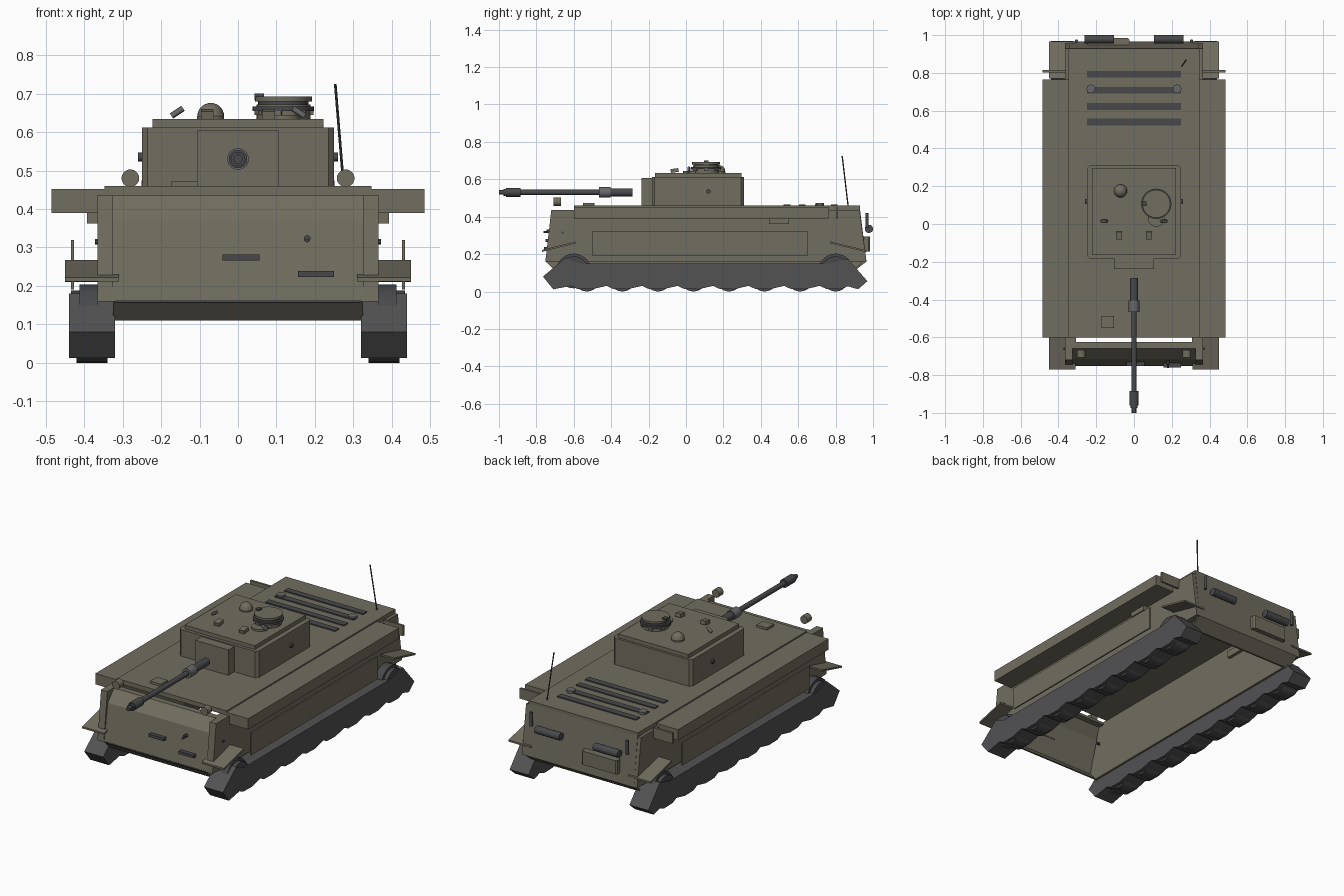
import bpy, bmesh, math
from mathutils import Vector

if "Cube" in bpy.data.objects:
    bpy.data.objects.remove(bpy.data.objects["Cube"])

def mat(name, c):
    m = bpy.data.materials.new(name)
    m.diffuse_color = (*c, 1)
    m.use_nodes = True
    m.node_tree.nodes["Principled BSDF"].inputs["Base Color"].default_value = m.diffuse_color
    return m

OLIVE = mat("olive_paint", (.165, .155, .115))
DARK = mat("dark_steel", (.065, .066, .07))
RUBBER = mat("track_grey", (.085, .085, .088))
STEEL = mat("grey_steel", (.14, .14, .145))

def finish(name, bm, m):
    bmesh.ops.recalc_face_normals(bm, faces=bm.faces)
    me = bpy.data.meshes.new(name)
    bm.to_mesh(me)
    bm.free()
    me.materials.append(m)
    ob = bpy.data.objects.new(name, me)
    bpy.context.collection.objects.link(ob)
    return ob

def box(name, x, y, z, m=OLIVE, rot=(0, 0, 0), bevel=0):
    """Box from (min, max) ranges on each axis."""
    bm = bmesh.new()
    bmesh.ops.create_cube(bm, size=1)
    for v in bm.verts:
        v.co = Vector((v.co.x * (x[1]-x[0]), v.co.y * (y[1]-y[0]), v.co.z * (z[1]-z[0])))
    if bevel:
        es = [e for e in bm.edges if abs(e.verts[0].co.z - e.verts[1].co.z) > .001]
        bmesh.ops.bevel(bm, geom=es, offset=bevel, segments=1, affect='EDGES')
    ob = finish(name, bm, m)
    ob.location = [sum(r) / 2 for r in (x, y, z)]
    ob.rotation_euler = rot
    return ob

def rod(name, a, b, r, m=DARK, n=20):
    """Cylinder between two points."""
    a, b = Vector(a), Vector(b)
    bm = bmesh.new()
    bmesh.ops.create_cone(bm, cap_ends=True, segments=n, radius1=r, radius2=r, depth=(b-a).length)
    ob = finish(name, bm, m)
    for p in ob.data.polygons:
        p.use_smooth = len(p.vertices) == 4
    ob.data.set_sharp_from_angle(angle=math.radians(30))
    ob.location = (a + b) / 2
    ob.rotation_euler = (b - a).to_track_quat('Z', 'Y').to_euler()
    return ob

def prism(name, pts, x0, x1, m=OLIVE):
    """Closed (y, z) profile extruded along x."""
    bm = bmesh.new()
    f = bm.faces.new([bm.verts.new((x0, y, z)) for y, z in pts])
    ext = bmesh.ops.extrude_face_region(bm, geom=[f])
    for v in ext["geom"]:
        if isinstance(v, bmesh.types.BMVert):
            v.co.x = x1
    return finish(name, bm, m)

def span(s, a, b):
    return tuple(sorted((s * a, s * b)))

# hull, open underneath
box("hull_deck", (-.347, .347), (-.6, .93), (.435, .46))
prism("front_plate", [(-.70, .11), (-.75, .16), (-.715, .37), (-.66, .435), (-.625, .435),
                      (-.625, .42), (-.66, .42), (-.70, .36), (-.735, .16), (-.69, .11)], -.325, .325)
prism("rear_plate", [(.90, .11), (.965, .16), (.928, .458), (.91, .458), (.945, .16), (.89, .11)], -.345, .345)
box("front_seam", (-.32, .32), (-.752, -.74), (.157, .163), DARK)

# running gear and side parts, both sides
bumps = [(-.60 + i * .19, ) for i in range(8)]
for s, side in ((1, "right"), (-1, "left")):
    prism(f"hull_side_{side}", [(-.752, .16), (-.72, .437), (.928, .437), (.965, .16)], s*.325, s*.365)
    prism(f"lower_hull_side_{side}", [(-.70, .11), (-.735, .16), (-.66, .437), (.92, .437), (.955, .16), (.89, .11)],
          s*.308, s*.325)
    box(f"fender_box_{side}", span(s, .347, .485), (-.6, .765), (.39, .452))
    box(f"fender_end_plate_{side}", span(s, .36, .485), (.802, .814), (.39, .45))
    box(f"side_locker_{side}", span(s, .29, .393), (.445, .55), (.362, .402))
    box(f"skirt_{side}", span(s, .426, .434), (-.5, .65), (.19, .32))
    prism(f"front_mudguard_{side}", [(-.77, .212), (-.59, .258), (-.59, .268), (-.77, .222)], s*.31, s*.45)
    prism(f"rear_mudguard_{side}", [(.965, .21), (.77, .258), (.77, .268), (.965, .22)], s*.31, s*.45)

    track = [(-.765, .08), (-.71, .012)]
    for i in range(8):
        y = -.56 + i * .19
        track += [(y - .055, .03), (y - .02, .014), (y + .055, .012)]
    track += [(.865, .028), (.92, .012), (.97, .055), (.865, .175), (.77, .15), (-.57, .15), (-.645, .18)]
    prism(f"track_{side}", track, s*.32, s*.44, RUBBER)
    for i in range(8):
        y = -.53 + i * .19
        rod(f"road_wheel_{side}_{i}", (s*.34, y, .07), (s*.42, y, .07), .07, DARK, 24)
    for y, nm in ((-.6, "sprocket"), (.8, "idler")):
        rod(f"{nm}_{side}", (s*.345, y, .11), (s*.435, y, .11), .078, DARK, 24)
        rod(f"{nm}_rim_{side}", (s*.365, y, .11), (s*.412, y, .11), .093, DARK, 24)

    rod(f"headlight_{side}", (s*.28, -.708, .48), (s*.28, -.668, .48), .023, OLIVE)
    rod(f"side_lug_{side}", (s*.29, -.66, .315), (s*.372, -.66, .315), .007, DARK, 12)
    rod(f"turret_port_{side}", (s*.24, .12, .535), (s*.26, .12, .535), .012, DARK, 16)
    box(f"roof_periscope_{side}", (s*.08-.016, s*.08+.016), (-.082, -.04), (.637, .657), OLIVE, (.15, 0, 0))
    rod(f"roof_handle_{side}", (s*.173, .015, .642), (s*.143, .015, .662), .008, STEEL, 12) if s < 0 else \
        rod("roof_handle_right", (.173, .015, .642), (.143, .015, .662), .008, STEEL, 12)
    rod(f"filler_cap_{side}", (s*.228, .715, .455), (s*.228, .715, .474), .023, STEEL)
    rod(f"exhaust_{side}", (s*.107, .978, .335), (s*.263, .978, .335), .022, DARK)
    rod(f"tow_pin_{side}", (s*.305, .968, .34), (s*.305, .968, .42), .009, DARK, 12)

box("rear_stowage_box", (-.25, -.025), (.945, .985), (.215, .293), bevel=.008)

# deck details
for i, y in enumerate((.54, .622, .708, .793)):
    box(f"engine_grille_{i}", (-.25, .25), (y-.018, y+.018), (.455, .466), DARK)
box("driver_hatch", (-.173, -.105), (-.55, -.488), (.455, .473))
rod("antenna", (.275, .867, .455), (.253, .835, .725), .0035, DARK, 8)

# front plate details
box("vision_slit", (-.04, .056), (-.752, -.715), (.266, .282), DARK)
box("tool_bar", (.156, .25), (-.76, -.72), (.223, .239), DARK)
rod("hull_gun_mount", (.18, -.715, .323), (.18, -.745, .323), .009, DARK, 12)
rod("hull_gun_barrel", (.18, -.72, .318), (.18, -.762, .318), .005, DARK, 10)

# turret
box("turret_body", (-.25, .25), (-.183, .31), (.455, .612), bevel=.015)
box("turret_roof", (-.222, .222), (-.165, .297), (.605, .634))
box("mantlet", (-.105, .105), (-.237, -.17), (.46, .606))

# gun
for name, y0, y1, r in (("gun_sleeve_rear", -.285, -.41, .022), ("gun_sleeve_front", -.405, -.465, .028),
                        ("gun_barrel", -.44, -.97, .0145), ("muzzle_brake", -.885, -.962, .024),
                        ("muzzle_brake_taper", -.955, -.975, .019), ("muzzle_tip", -.97, -1.0, .012)):
    m = STEEL if name == "gun_sleeve_front" else DARK
    rod(name, (0, y0, .53), (0, y1, .53), r, m, 24)

# cupola
for name, z0, z1, r, m in (("cupola_base", .63, .672, .07, OLIVE), ("cupola_band", .655, .667, .08, DARK),
                           ("cupola_neck", .67, .682, .066, DARK), ("cupola_lid", .68, .692, .074, OLIVE)):
    rod(name, (.118, .107, z0), (.118, .107, z1), r, m, 28)
rod("loader_plate", (.118, .03, .63), (.118, .03, .645), .045, OLIVE, 24)
box("lid_hinge", (.043, .067), (.095, .12), (.683, .70), DARK)
for i in range(7):
    a = i * math.tau / 7
    cx, cy = .118 + .07 * math.cos(a), .107 + .07 * math.sin(a)
    box(f"cupola_periscope_{i}", (cx-.008, cx+.008), (cy-.012, cy+.012), (.644, .658), OLIVE, (0, 0, a))

# ventilator dome
bm = bmesh.new()
bmesh.ops.create_uvsphere(bm, u_segments=20, v_segments=12, radius=.035)
bmesh.ops.bisect_plane(bm, geom=bm.verts[:] + bm.edges[:] + bm.faces[:], plane_co=(0, 0, 0),
                       plane_no=(0, 0, -1), clear_outer=True)
dome = finish("ventilator_dome", bm, OLIVE)
dome.location = (-.071, .175, .641)
for p in dome.data.polygons:
    p.use_smooth = True
rod("ventilator_base", (-.071, .175, .63), (-.071, .175, .642), .035, OLIVE)
